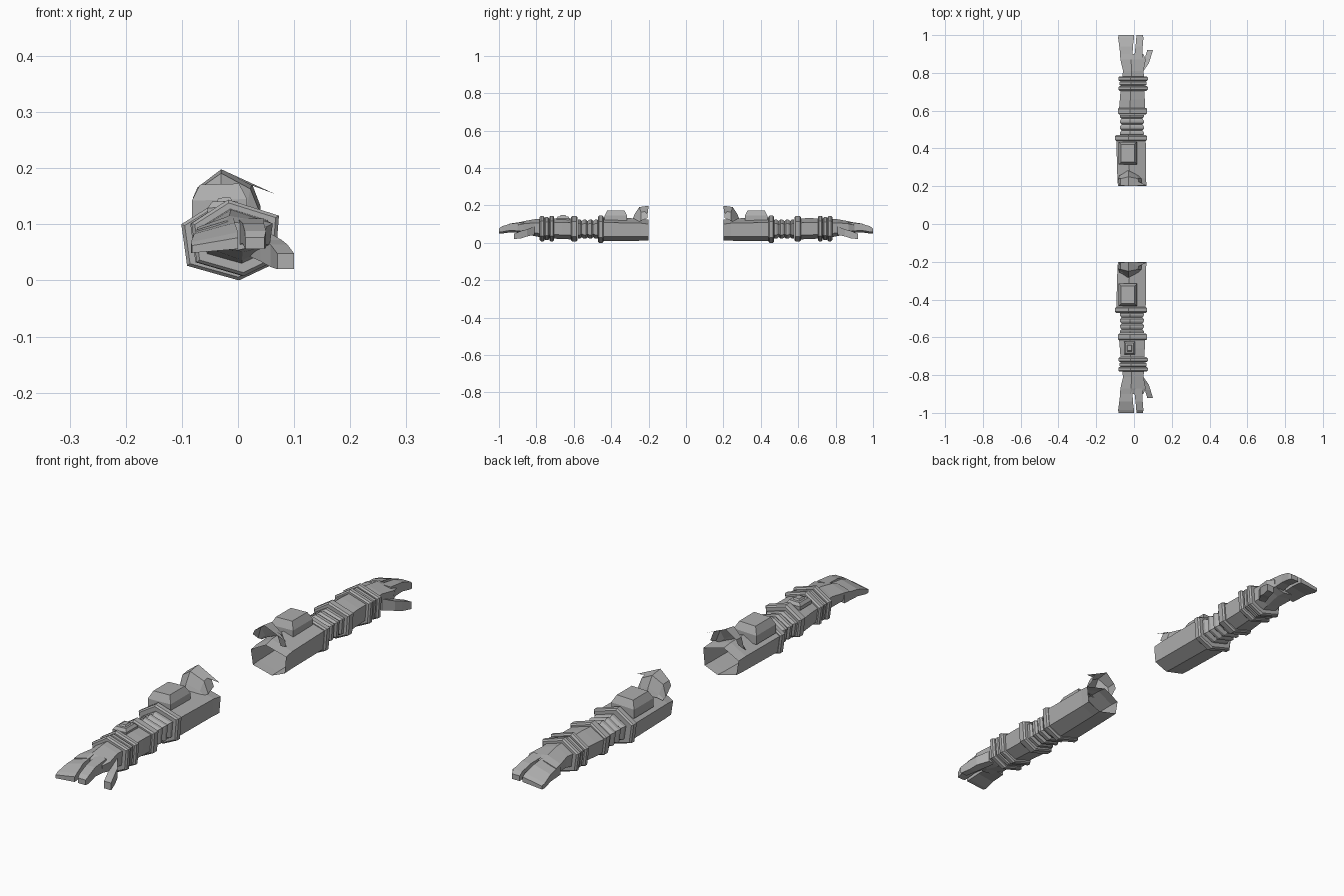
import bpy, bmesh

gray = bpy.data.materials.new("armour gray")
gray.diffuse_color = (0.42, 0.42, 0.42, 1)


def hexa(y, x0, x1, z0, z1):
    """Lopsided six-sided arm section with a ridge on top and a keel below."""
    unit = [(0.42, 1), (1, 0.79), (0.96, 0.2), (0.6, 0), (0.06, 0.18), (0, 0.69)]
    return [(x0 + u * (x1 - x0), y, z0 + v * (z1 - z0)) for u, v in unit]


def quad(y, x0, x1, z0, z1, tilt=0.0):
    """Four-sided section; tilt lowers the outer edge."""
    return [(x0, y, z1 - tilt), (x1, y, z1), (x1, y, z0), (x0, y, z0 - tilt * 0.5)]


def finish(name, bm, mirror=True):
    bmesh.ops.recalc_face_normals(bm, faces=bm.faces)
    me = bpy.data.meshes.new(name)
    bm.to_mesh(me)
    bm.free()
    me.materials.append(gray)
    ob = bpy.data.objects.new(name, me)
    bpy.context.collection.objects.link(ob)
    if mirror:
        m = ob.modifiers.new("other arm", 'MIRROR')
        m.use_axis = (False, True, False)
        m.use_mirror_merge = False
    return ob


def loft(name, sections, caps=True, closed=True, mirror=True):
    bm = bmesh.new()
    rows = [[bm.verts.new(p) for p in s] for s in sections]
    n = len(rows[0])
    for a, b in zip(rows, rows[1:]):
        for i in range(n if closed else n - 1):
            j = (i + 1) % n
            bm.faces.new((a[i], a[j], b[j], b[i]))
    if caps:
        bm.faces.new(rows[0])
        bm.faces.new(rows[-1])
    return finish(name, bm, mirror)


def band(name, y0, y1, x0, x1, z0, z1, bev=0.006):
    """Raised ring around the arm with chamfered rims."""
    loft(name, [hexa(y0, x0 + bev, x1 - bev, z0 + bev, z1 - bev),
                hexa(y0 + bev, x0, x1, z0, z1), hexa(y1 - bev, x0, x1, z0, z1),
                hexa(y1, x0 + bev, x1 - bev, z0 + bev, z1 - bev)])


def plate(name, x0, x1, y0, y1, z0, z1, inset, slope, mirror=True):
    """Tapered box following the slope of the arm's top."""
    def layer(z, k):
        return [(x, y, z + slope * (x - x0)) for x, y in
                ((x0 + k, y0 + k), (x1 - k, y0 + k), (x1 - k, y1 - k), (x0 + k, y1 - k))]
    loft(name, [layer(z0, 0), layer(z0 + (z1 - z0) * 0.55, 0), layer(z1, inset)], mirror=mirror)


# Upper arm sleeve, open at the shoulder
loft("upper_sleeve", [hexa(0.2, -0.085, 0.066, 0.014, 0.125),
                      hexa(0.24, -0.088, 0.064, 0.013, 0.132),
                      hexa(0.45, -0.094, 0.062, 0.012, 0.137)], caps=False)
band("sleeve_cuff", 0.44, 0.47, -0.101, 0.07, 0.002, 0.147)

# Folded shoulder guard over the opening, with a thin spike to one side
loft("shoulder_guard", [
    [(-0.08, 0.205, 0.15), (-0.072, 0.205, 0.168), (-0.03, 0.2, 0.2), (0.025, 0.205, 0.174), (0.04, 0.205, 0.135)],
    [(-0.082, 0.24, 0.12), (-0.07, 0.24, 0.165), (-0.03, 0.25, 0.193), (0.022, 0.24, 0.165), (0.04, 0.24, 0.12)],
    [(-0.08, 0.25, 0.115), (-0.062, 0.255, 0.13), (-0.03, 0.275, 0.155), (0.015, 0.255, 0.13), (0.03, 0.25, 0.115)],
    [(-0.08, 0.255, 0.11), (-0.06, 0.265, 0.12), (-0.03, 0.285, 0.128), (0.01, 0.265, 0.12), (0.03, 0.255, 0.11)],
], caps=False, closed=False)
bm = bmesh.new()
bm.faces.new([bm.verts.new(p) for p in
              ((-0.03, 0.2, 0.2), (0.066, 0.205, 0.156), (0.022, 0.225, 0.172))])
finish("shoulder_spike", bm)

# Upper arm box
plate("arm_box", -0.082, 0.016, 0.315, 0.435, 0.11, 0.172, 0.014, 0.03)

# Pleated elbow
pleats = []
for i in range(4):
    y = 0.465 + i * 0.031
    pleats += [hexa(y, -0.066, 0.044, 0.032, 0.118),
               hexa(y + 0.008, -0.074, 0.052, 0.024, 0.126),
               hexa(y + 0.02, -0.074, 0.052, 0.024, 0.126)]
loft("elbow_pleats", pleats)
band("elbow_band", 0.58, 0.615, -0.085, 0.069, 0.01, 0.145)

# Forearm and wrist bands
loft("forearm", [hexa(0.6, -0.08, 0.058, 0.02, 0.132),
                 hexa(0.66, -0.075, 0.057, 0.022, 0.134),
                 hexa(0.78, -0.066, 0.055, 0.028, 0.13)])
for i, y in enumerate((0.705, 0.732, 0.757)):
    k = 0.006 if i == 1 else 0
    band("wrist_band", y, y + 0.025, -0.083 + k, 0.073 - k, 0.01 + k, 0.146 - k)

# Forearm box on the front arm only
plate("forearm_box", -0.054, 0.006, -0.692, -0.622, 0.118, 0.142, 0.008, 0.03, mirror=False)
plate("forearm_button", -0.038, -0.01, -0.674, -0.64, 0.135, 0.149, 0.004, 0.03, mirror=False)

# Hand
loft("palm", [hexa(0.77, -0.064, 0.054, 0.03, 0.13),
              hexa(0.81, -0.058, 0.05, 0.038, 0.128),
              hexa(0.87, -0.072, 0.062, 0.052, 0.117),
              hexa(0.9, -0.074, 0.05, 0.056, 0.108)])
loft("joined_fingers", [quad(0.87, -0.07, -0.008, 0.066, 0.115, 0.022),
                        quad(0.94, -0.078, -0.006, 0.068, 0.105, 0.02),
                        quad(0.985, -0.084, 0.0, 0.06, 0.088, 0.018),
                        quad(1.0, -0.082, 0.0, 0.058, 0.078, 0.014)])
loft("index_finger", [quad(0.87, 0.0, 0.046, 0.064, 0.112),
                      quad(0.94, 0.008, 0.046, 0.068, 0.104),
                      quad(0.985, 0.012, 0.05, 0.06, 0.09),
                      quad(1.0, 0.013, 0.047, 0.058, 0.078)])
loft("thumb", [quad(0.81, 0.02, 0.05, 0.045, 0.09),
               quad(0.85, 0.04, 0.078, 0.036, 0.074),
               quad(0.88, 0.058, 0.088, 0.026, 0.066),
               quad(0.92, 0.07, 0.1, 0.022, 0.05)])
# Set the lowest keel on the ground
for ob in bpy.context.collection.objects:
    ob.location.z = -0.002
